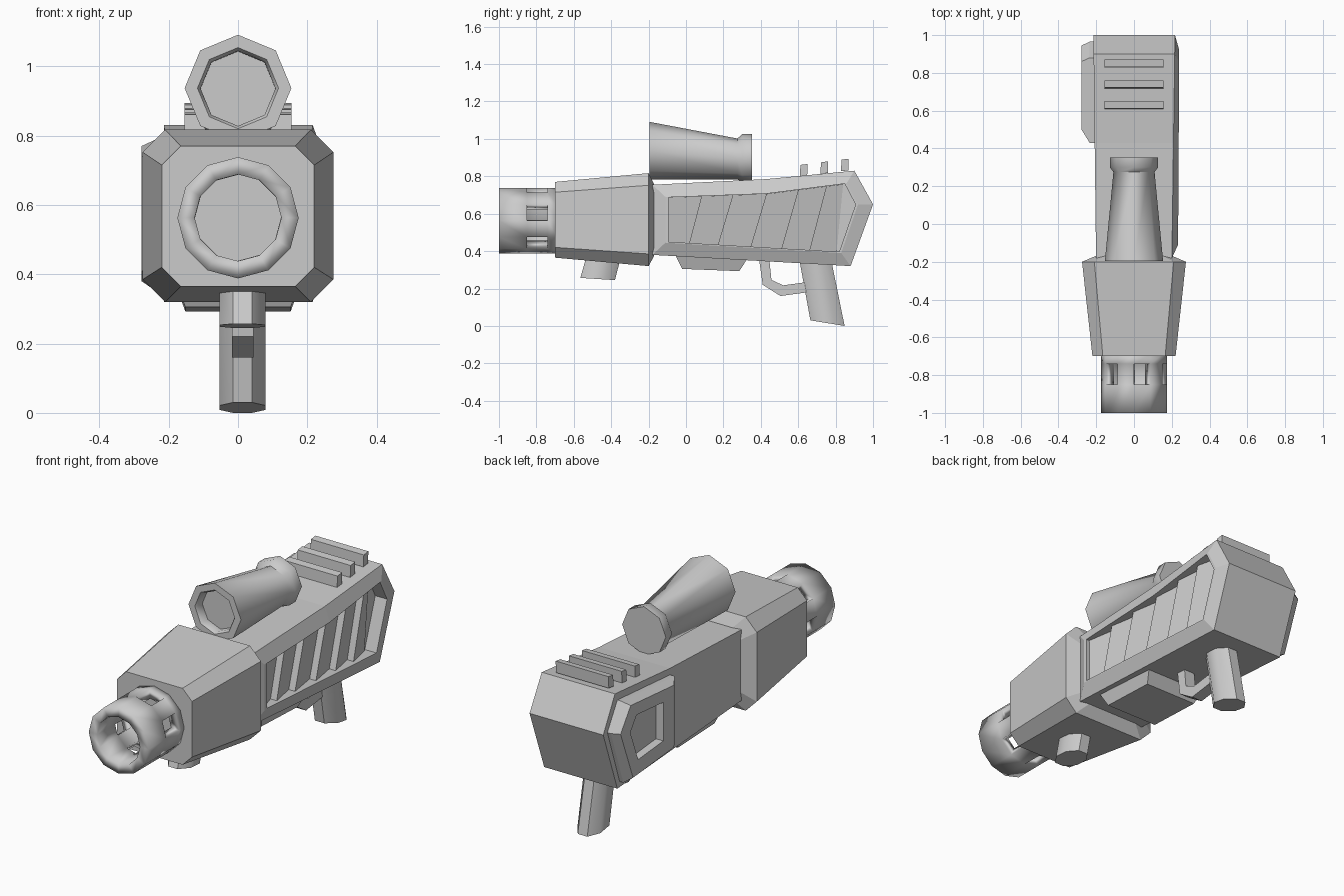
import bpy, bmesh, math
from mathutils import Vector

if "Cube" in bpy.data.objects:
    bpy.data.objects.remove(bpy.data.objects["Cube"])


def finish(name, bm, smooth=False):
    bmesh.ops.recalc_face_normals(bm, faces=bm.faces[:])
    me = bpy.data.meshes.new(name)
    bm.to_mesh(me)
    bm.free()
    ob = bpy.data.objects.new(name, me)
    bpy.context.collection.objects.link(ob)
    if smooth:
        bpy.ops.object.select_all(action='DESELECT')
        ob.select_set(True)
        bpy.context.view_layer.objects.active = ob
        bpy.ops.object.shade_smooth_by_angle(angle=math.radians(50))
    return ob


def loft(name, loops, smooth=False):
    """Skin a row of equal-length point loops and cap both ends."""
    bm = bmesh.new()
    rings = [[bm.verts.new(p) for p in loop] for loop in loops]
    n = len(rings[0])
    for a, b in zip(rings, rings[1:]):
        for i in range(n):
            j = (i + 1) % n
            bm.faces.new((a[i], a[j], b[j], b[i]))
    bm.faces.new(rings[0])
    bm.faces.new(rings[-1])
    return finish(name, bm, smooth)


def side(profile, x, slope=0.0):
    """Place a (y, z) profile at x, widening by slope along y."""
    return [(x + slope * y, y, z) for y, z in profile]


def shrink(profile, f):
    cy = sum(p[0] for p in profile) / len(profile)
    cz = sum(p[1] for p in profile) / len(profile)
    return [(cy + (y - cy) * f, cz + (z - cz) * f) for y, z in profile]


def ring(n, r, y, z):
    return [(r * math.sin(2 * math.pi * i / n), y, z + r * math.cos(2 * math.pi * i / n))
            for i in range(n)]


def octo(h, z0, z1, c, y):
    return [(-h + c, y, z0), (h - c, y, z0), (h, y, z0 + c), (h, y, z1 - c),
            (h - c, y, z1), (-h + c, y, z1), (-h, y, z1 - c), (-h, y, z0 + c)]


# barrel: 12-sided tube with a window in every second face
bm = bmesh.new()
rows = [[bm.verts.new(p) for p in ring(12, 0.175, y, 0.563)] for y in (-1, -0.85, -0.74, -0.69)]
for k in range(3):
    for i in range(12):
        if k == 1 and i % 2 == 0:
            continue
        j = (i + 1) % 12
        bm.faces.new((rows[k][i], rows[k][j], rows[k + 1][j], rows[k + 1][i]))
barrel = finish("barrel", bm, True)
wall = barrel.modifiers.new("wall", 'SOLIDIFY')
wall.thickness = 0.05
wall.offset = -1

# front housing
loft("front_housing", [octo(0.22, 0.365, 0.77, 0.055, -0.7),
                       octo(0.275, 0.32, 0.817, 0.065, -0.2),
                       octo(0.205, 0.375, 0.757, 0.05, -0.17)])

# main body with bevelled, recessed right side
outline = [(-0.18, 0.755), (0.43, 0.785), (0.9, 0.83), (1, 0.65), (0.88, 0.32), (-0.18, 0.38)]
rim = [(-0.11, 0.69), (0.43, 0.71), (0.86, 0.765), (0.92, 0.65), (0.83, 0.39), (-0.11, 0.445)]
inner = shrink(rim, 0.97)
loft("main_body", [side(outline, -0.203, -0.012), side(outline, 0.203, 0.014),
                   side(rim, 0.234, 0.006), side(inner, 0.234, 0.006), side(inner, 0.17)])

# slanted louvers in the recess
def top_z(y):
    return 0.687 + 0.036 * (y + 0.1) if y < 0.43 else 0.706 + 0.127 * (y - 0.43)

tops = [-0.095, 0.083, 0.25, 0.43, 0.6, 0.75, 0.84]
bottoms = [-0.095, 0.017, 0.17, 0.345, 0.51, 0.66, 0.805]
for i in range(6):
    loops = []
    for ys, zf in ((tops, top_z), (bottoms, lambda y: 0.448 - 0.057 * (y + 0.1))):
        a, b = ys[i], ys[i + 1]
        loops.append([(x, y, zf(y)) for x, y in
                      ((0.16, a), (0.215, a), (0.178, b), (0.16, b))])
    loft(f"louver_{i + 1}", loops)

# left cheek plate with a recessed window
base = [(0.43, 0.75), (0.88, 0.79), (0.965, 0.65), (0.86, 0.35), (0.43, 0.39)]
face = [(0.5, 0.74), (0.86, 0.77), (0.945, 0.65), (0.84, 0.38), (0.5, 0.41)]
window = shrink(face, 0.62)
loft("cheek_plate", [side(base, -0.195), side(base, -0.235), side(face, -0.278),
                     side(window, -0.278), side(window, -0.235)])

# three sight ridges on top
for i in range(3):
    y, z = 0.628 + 0.11 * i, 0.834 + 0.014 * i
    prof = [(y - 0.02, z - 0.035), (y - 0.016, z + 0.027), (y + 0.022, z + 0.032), (y + 0.02, z - 0.03)]
    loft(f"ridge_{i + 1}", [side(prof, -0.155), side(prof, 0.155)])

# scope: eight-sided, hollow at the front, flared eyepiece at the rear
scope = [(0.108, -0.145, 0.935), (0.108, -0.18, 0.936), (0.117, -0.195, 0.937), (0.154, -0.195, 0.937),
         (0.109, 0.275, 0.893), (0.128, 0.3, 0.898), (0.128, 0.352, 0.898)]
loft("scope", [ring(8, r, y, z) for r, y, z in scope], True)

# rear grip and front grip: slanted chamfered columns
def grip(name, top, bottom):
    loops = []
    for y0, z0, y1, z1 in (top, bottom):
        cy, hy = (y0 + y1) / 2, (y1 - y0) / 2
        loop = []
        for i in range(8):
            t = math.radians(22.5 + 45 * i)
            v = math.sin(t) / math.cos(math.radians(22.5))
            u = math.cos(t) / math.cos(math.radians(22.5))
            loop.append((0.013 + 0.067 * u, cy + hy * v, z0 + (z1 - z0) * (v + 1) / 2))
        loops.append(loop)
    loft(name, loops, True)

grip("rear_grip", (0.605, 0.36, 0.775, 0.36), (0.665, 0.03, 0.848, 0.0))
grip("front_grip", (-0.53, 0.38, -0.345, 0.38), (-0.565, 0.257, -0.38, 0.245))

# trigger guard
guard = [(0.39, 0.36), (0.41, 0.22), (0.505, 0.16), (0.65, 0.18),
         (0.65, 0.235), (0.52, 0.217), (0.457, 0.246), (0.445, 0.36)]
loft("trigger_guard", [side(guard, -0.018), side(guard, 0.045)])

# underside block
def rect(h, y0, y1, z0, z1):
    return [(-h, y0, z0), (h, y0, z0), (h, y1, z1), (-h, y1, z1)]

loft("underside_block", [rect(0.18, -0.06, 0.335, 0.385, 0.37),
                         rect(0.152, -0.02, 0.285, 0.305, 0.293)])
